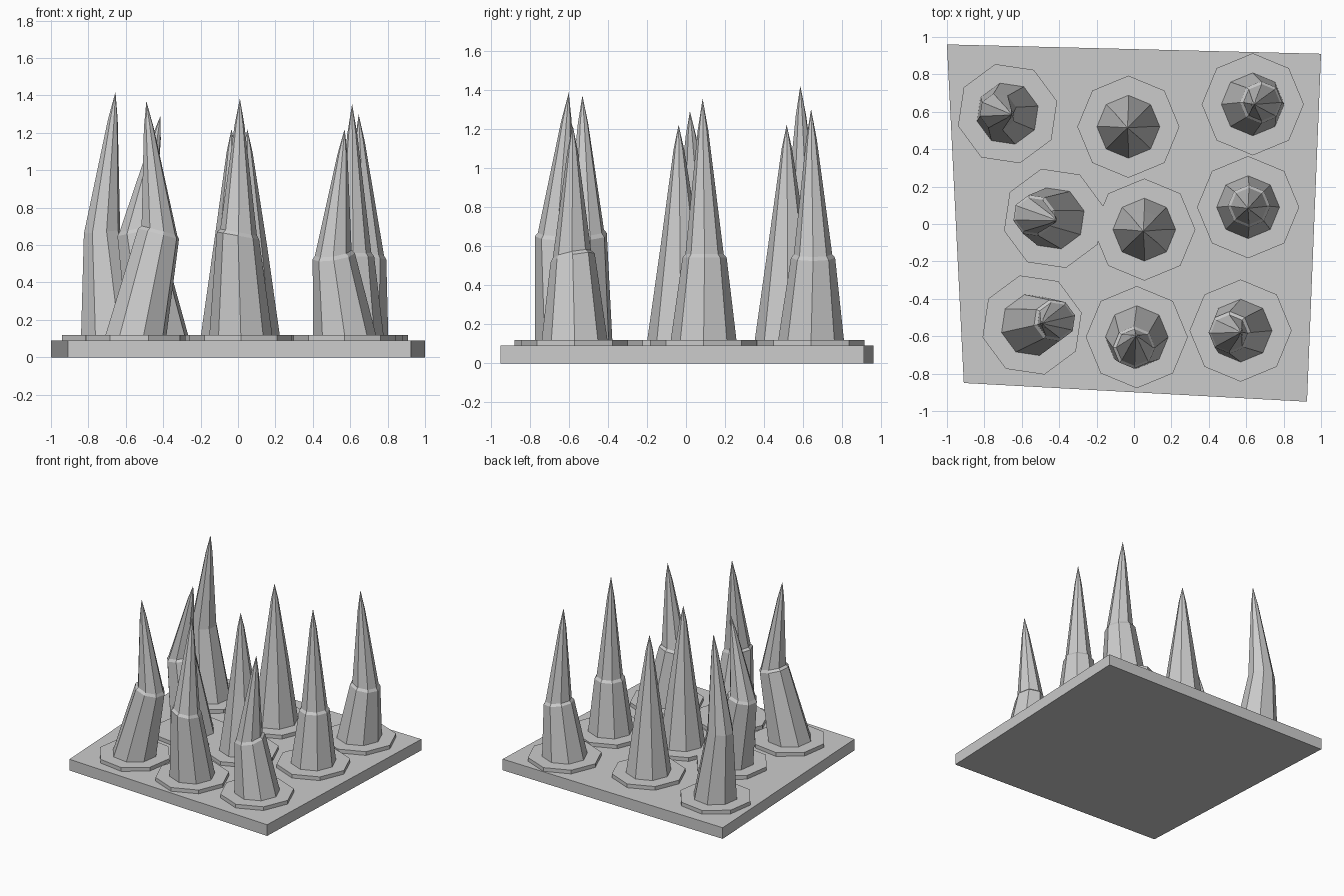
import bpy
import bmesh
from math import cos, sin, pi, radians
from mathutils import Vector

cube = bpy.data.objects.get("Cube")
if cube:
    bpy.data.objects.remove(cube, do_unlink=True)

SLAB_TOP, DISC_TOP = 0.09, 0.12
SIDES = 8


def ring(bm, centre, radius, turn, tilt=(0, 0)):
    """Octagon of vertices whose plane rises by tilt along x and y."""
    verts = []
    for i in range(SIDES):
        a = turn + 2 * pi * i / SIDES
        dx, dy = radius * cos(a), radius * sin(a)
        dz = dx * tilt[0] + dy * tilt[1]
        verts.append(bm.verts.new(Vector(centre) + Vector((dx, dy, dz))))
    return verts


def loft(bm, rings):
    """Join successive loops with quads and close the bottom."""
    bm.faces.new(list(reversed(rings[0])))
    for low, high in zip(rings, rings[1:]):
        n = len(low)
        for i in range(n):
            j = (i + 1) % n
            bm.faces.new((low[i], low[j], high[j], high[i]))


def finish(bm, name):
    bmesh.ops.recalc_face_normals(bm, faces=bm.faces)
    mesh = bpy.data.meshes.new(name)
    bm.to_mesh(mesh)
    bm.free()
    obj = bpy.data.objects.new(name, mesh)
    bpy.context.collection.objects.link(obj)
    return obj


def slab(corners):
    bm = bmesh.new()
    loops = [[bm.verts.new((x, y, z)) for x, y in corners] for z in (0, SLAB_TOP)]
    loft(bm, loops)
    bm.faces.new(loops[1])
    finish(bm, "base_slab")


def disc(name, x, y, turn):
    bm = bmesh.new()
    loops = [ring(bm, (x, y, z), 0.273, turn) for z in (SLAB_TOP, DISC_TOP)]
    loft(bm, loops)
    bm.faces.new(loops[1])
    finish(bm, name)


def spike(name, base, mid, tip, turn, tilt, ledge):
    mid, tip = Vector(mid), Vector(tip)
    bm = bmesh.new()
    loops = [ring(bm, (*base, DISC_TOP), 0.168, turn)]
    if ledge:
        # lower trunk, bevelled rim, then the narrower upper cone
        loops.append(ring(bm, mid, 0.113, turn, tilt))
        rim = mid + Vector((-tilt[0], -tilt[1], 1)) * 0.018
        loops.append(ring(bm, rim, 0.098, turn, tilt))
    else:
        loops.append(ring(bm, mid, 0.1, turn, tilt))
    loops.append(ring(bm, mid.lerp(tip, 0.8), 0.027, turn))
    loft(bm, loops)
    point = bm.verts.new(tip)
    top = loops[-1]
    for i in range(SIDES):
        bm.faces.new((top[i], top[(i + 1) % SIDES], point))
    finish(bm, name)


slab([(-0.91, -0.85), (0.925, -0.95), (1, 0.91), (-1, 0.96)])

# place: foot, middle joint, tip, turn in degrees, joint tilt, ledge
spikes = {
    "back_right": ((-0.676, 0.59), (-0.727, 0.6, 0.67), (-0.655, 0.585, 1.42), 14, (0.1, 0), False),
    "back_middle": ((-0.03, 0.52), (-0.03, 0.52, 0.6), (-0.035, 0.515, 1.22), 0, (0, 0), False),
    "back_left": ((0.635, 0.64), (0.68, 0.65, 0.54), (0.645, 0.64, 1.3), 0, (-0.15, 0), True),
    "centre_right": ((-0.43, 0.03), (-0.535, 0.045, 0.67), (-0.415, 0.02, 1.29), 14, (0.2, 0), True),
    "centre_middle": ((0.055, -0.03), (0.055, -0.03, 0.6), (0.05, -0.038, 1.22), 0, (0, 0), False),
    "centre_left": ((0.61, 0.09), (0.615, 0.095, 0.54), (0.61, 0.085, 1.355), 0, (0, 0), True),
    "front_right": ((-0.545, -0.54), (-0.425, -0.515, 0.66), (-0.49, -0.53, 1.37), 14, (-0.26, 0), True),
    "front_middle": ((0.015, -0.605), (0, -0.66, 0.65), (0.01, -0.6, 1.385), 0, (-0.18, 0), True),
    "front_left": ((0.57, -0.57), (0.512, -0.58, 0.54), (0.57, -0.58, 1.22), 0, (0.15, 0.2), True),
}
for place, (foot, mid, tip, turn, tilt, ledge) in spikes.items():
    angle = radians(turn)
    disc(place + "_disc", *foot, angle)
    spike(place + "_spike", foot, mid, tip, angle, tilt, ledge)
